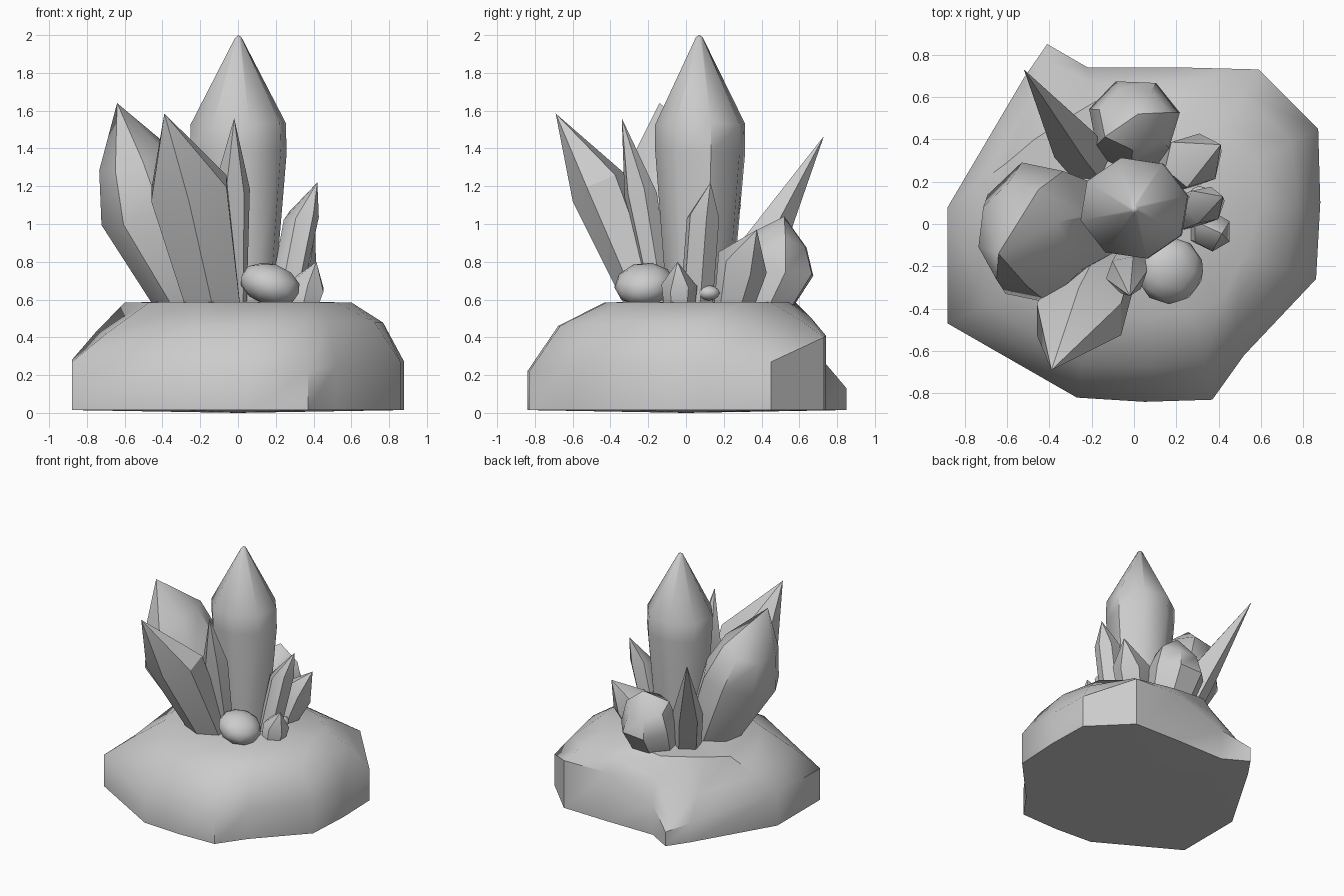
import bpy, bmesh, math, random
from mathutils import Vector

if "Cube" in bpy.data.objects:
    bpy.data.objects.remove(bpy.data.objects["Cube"])

random.seed(4)


def finish(name, bm, angle):
    bmesh.ops.recalc_face_normals(bm, faces=bm.faces)
    me = bpy.data.meshes.new(name)
    bm.to_mesh(me)
    bm.free()
    ob = bpy.data.objects.new(name, me)
    bpy.context.collection.objects.link(ob)
    bpy.ops.object.select_all(action='DESELECT')
    ob.select_set(True)
    bpy.context.view_layer.objects.active = ob
    bpy.ops.object.shade_smooth_by_angle(angle=math.radians(angle))
    return ob


def loft(bm, rings):
    """Bridge equal-sized vertex rings, return them as bmesh verts."""
    vr = [[bm.verts.new(p) for p in r] for r in rings]
    for a, b in zip(vr, vr[1:]):
        n = len(a)
        for i in range(n):
            j = (i + 1) % n
            bm.faces.new((a[i], a[j], b[j], b[i]))
    return vr


def crystal(name, rings, tip, sides=6, turn=0.0, jitter=0.03, angle=40):
    """Tapered prism through (centre, rx, ry) rings, closed by a point."""
    tip = Vector(tip)
    axis = tip - Vector(rings[0][0])
    out = []
    for k, (c, rx, ry) in enumerate(rings):
        ring = []
        for i in range(sides):
            t = 2 * math.pi * (i + turn) / sides
            dx, dy = rx * math.cos(t), ry * math.sin(t)
            dz = 0
            if k:  # shoulders sit square to the lean
                dz = -0.8 * (axis.x * dx + axis.y * dy) / axis.z
                dz += random.uniform(-jitter, jitter)
            ring.append(Vector(c) + Vector((dx, dy, dz)))
        out.append(ring)
    bm = bmesh.new()
    vr = loft(bm, out)
    bm.faces.new(vr[0])
    top = bm.verts.new(tip)
    for i in range(sides):
        bm.faces.new((vr[-1][i], vr[-1][(i + 1) % sides], top))
    return finish(name, bm, angle)


def pebble(name, loc, size, tilt):
    bm = bmesh.new()
    bmesh.ops.create_icosphere(bm, subdivisions=2, radius=1)
    for v in bm.verts:
        v.co = Vector(a * b for a, b in zip(v.co, size))
    ob = finish(name, bm, 40)
    ob.location = loc
    ob.rotation_euler = tilt


# rock base: foot x, y, wall height, top edge x, y, shoulder inset, shoulder rise
outline = [
    (-.88, -.47, .27, -.47, -.28, .45, .48), (-.27, -.82, .20, -.20, -.42, .40, .66),
    (.05, -.84, .22, .10, -.43, .40, .66), (.37, -.83, .22, .27, -.42, .40, .66),
    (.52, -.62, .25, .42, -.35, .40, .66), (.86, -.26, .27, .52, -.15, .40, .66),
    (.88, .10, .27, .60, .10, .40, .66), (.87, .45, .27, .58, .30, .42, .52),
    (.59, .73, .40, .40, .45, .40, .45), (.20, .74, .41, .12, .54, .40, .55),
    (-.22, .74, .26, -.18, .58, .45, .52), (-.41, .85, .13, -.33, .49, .24, .13),
    (-.52, .69, .17, -.47, .40, .45, .42), (-.88, .08, .28, -.60, .29, .45, .48)]
TOP = .585
foot, wall, mid, top = [], [], [], []
for x, y, h, tx, ty, s, f in outline:
    foot.append((x, y, .015))
    wall.append((x, y, h))
    mid.append((x + s * (tx - x), y + s * (ty - y), h + f * (TOP - h)))
    top.append((tx, ty, TOP))
bm = bmesh.new()
vr = loft(bm, [foot, wall, mid, top])
for ring, z in ((vr[0], 0.0), (vr[-1], .59)):
    c = bm.verts.new((0, 0, z))
    for i in range(len(ring)):
        bm.faces.new((ring[i], ring[(i + 1) % len(ring)], c))
finish("rock_base", bm, 42)

# tall central crystal with a slightly blunt point
crystal("center_crystal",
        [((.01, .07, .5), .18, .17), ((.005, .075, 1.38), .26, .245),
         ((0, .075, 1.53), .26, .245), ((0, .07, 1.985), .018, .018)],
        (0, .07, 2.0), 8, .3, .008, 46)

# crystals leaning out around it
crystal("big_left_crystal",
        [((-.2, 0, .5), .21, .18), ((-.47, -.04, 1.08), .26, .34),
         ((-.55, -.05, 1.33), .19, .25)], (-.64, -.14, 1.64), 8, .3, .02)
crystal("front_left_crystal",
        [((-.12, -.16, .5), .16, .13), ((-.26, -.45, 1.19), .23, .15)],
        (-.39, -.69, 1.585), 6, .5, .015, 30)
crystal("front_small_crystal",
        [((-.01, -.12, .5), .055, .06), ((-.035, -.24, 1.17), .10, .09)],
        (-.02, -.34, 1.56), 6, .2, .02, 30)
crystal("back_left_spike",
        [((-.2, .27, .5), .11, .10), ((-.3, .40, .88), .12, .11)],
        (-.52, .73, 1.465), 5, .2, .03, 30)
crystal("back_stub_crystal",
        [((.0, .38, .5), .17, .16), ((.0, .49, .77), .22, .20),
         ((.0, .50, .92), .17, .15)], (.02, .52, 1.04), 7, .2, .02)
crystal("back_right_crystal",
        [((.19, .24, .5), .11, .10), ((.28, .30, .80), .14, .13)],
        (.41, .375, .97), 6, .3)
crystal("right_crystal",
        [((.23, .05, .5), .085, .09), ((.335, .09, 1.03), .095, .09)],
        (.42, .13, 1.22), 6, .2)
crystal("right_small_crystal",
        [((.34, -.035, .55), .09, .08), ((.37, -.035, .67), .095, .095)],
        (.415, -.045, .80), 6, .5, .02)

# rounded stones at the foot of the cluster
pebble("front_stone", (.17, -.22, .68), (.165, .16, .11), (.1, .3, 0))
pebble("right_pebble", (.31, .12, .635), (.055, .06, .04), (0, 0, 0))
